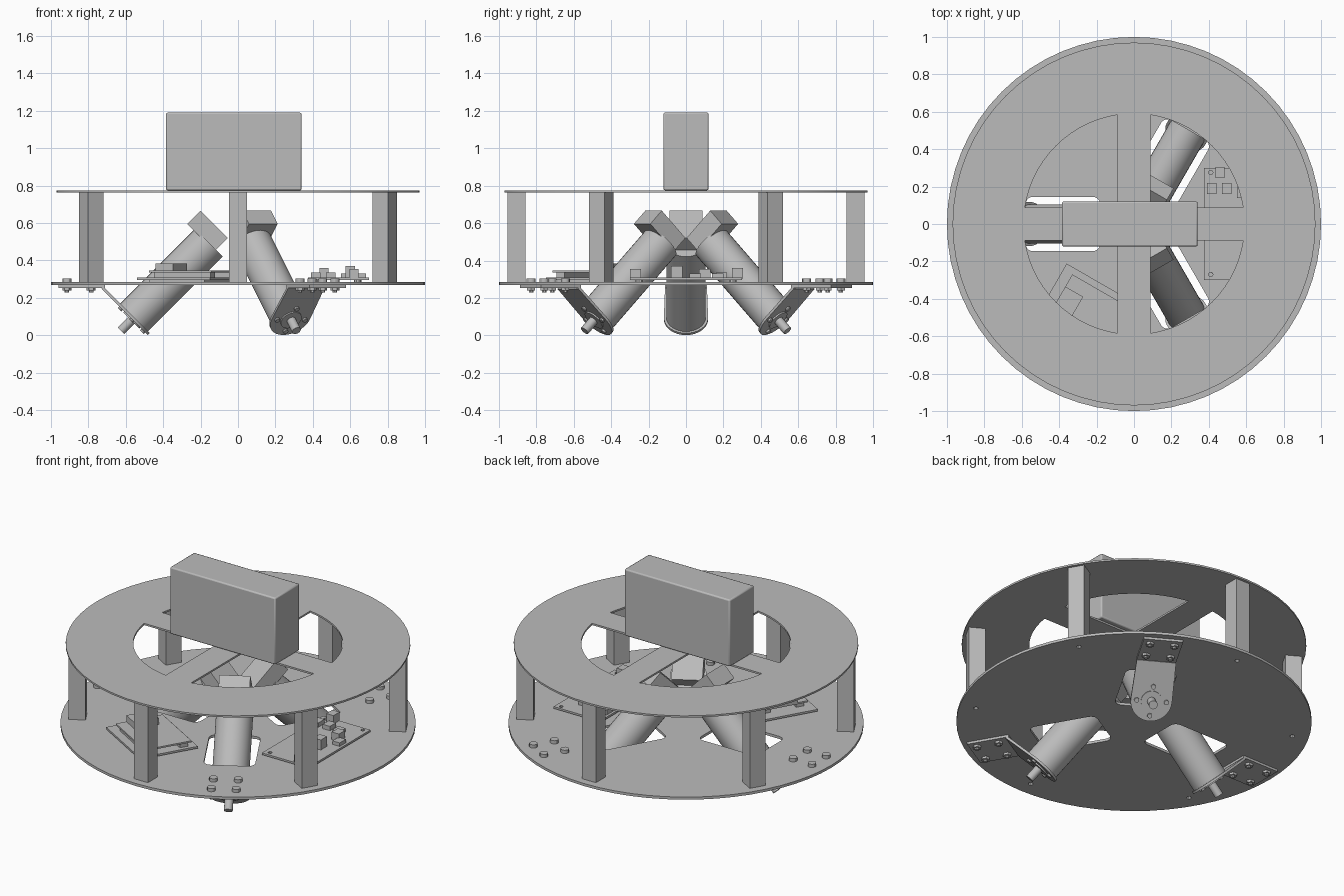
import bpy, bmesh, math
from mathutils import Matrix, Vector

if "Cube" in bpy.data.objects:
    bpy.data.objects.remove(bpy.data.objects["Cube"])

grey = bpy.data.materials.new("plain_grey")
grey.use_nodes = True
COLOR = (0.5, 0.5, 0.5, 1)
grey.diffuse_color = COLOR
grey.node_tree.nodes["Principled BSDF"].inputs["Base Color"].default_value = COLOR

I = Matrix.Identity(4)
parts = []


def finish(name, bm, mat=I):
    bmesh.ops.recalc_face_normals(bm, faces=bm.faces)
    me = bpy.data.meshes.new(name)
    bm.to_mesh(me)
    bm.free()
    me.materials.append(grey)
    ob = bpy.data.objects.new(name, me)
    ob.matrix_world = mat
    bpy.context.collection.objects.link(ob)
    parts.append(ob)
    return ob


def prism(bm, pts, z0, z1):
    low = [bm.verts.new((x, y, z0)) for x, y in pts]
    top = [bm.verts.new((x, y, z1)) for x, y in pts]
    bm.faces.new(low[::-1])
    bm.faces.new(top)
    for i in range(len(pts)):
        j = (i + 1) % len(pts)
        bm.faces.new((low[i], low[j], top[j], top[i]))


def arc(cx, cy, r, a0, a1, n):
    return [(cx + r * math.cos(math.radians(a0 + (a1 - a0) * i / n)),
             cy + r * math.sin(math.radians(a0 + (a1 - a0) * i / n))) for i in range(n + 1)]


def circle(cx, cy, r, n=24):
    return arc(cx, cy, r, 0, 360, n)[:-1]


def rect(x0, x1, y0, y1, r=0):
    if not r:
        return [(x0, y0), (x1, y0), (x1, y1), (x0, y1)]
    return (arc(x1 - r, y1 - r, r, 0, 90, 5) + arc(x0 + r, y1 - r, r, 90, 180, 5)
            + arc(x0 + r, y0 + r, r, 180, 270, 5) + arc(x1 - r, y0 + r, r, 270, 360, 5))


def solid(name, shapes, mat=I):
    """One object from a list of (outline, z0, z1) prisms."""
    bm = bmesh.new()
    for pts, z0, z1 in shapes:
        prism(bm, pts, z0, z1)
    return finish(name, bm, mat)


def turned(pts, deg):
    c, s = math.cos(math.radians(deg)), math.sin(math.radians(deg))
    return [(c * x - s * y, s * x + c * y) for x, y in pts]


def spin(deg):
    return Matrix.Rotation(math.radians(deg), 4, 'Z')


def cut(ob, shapes):
    cutter = solid("cutter", shapes)
    parts.remove(cutter)
    mod = ob.modifiers.new("cut", 'BOOLEAN')
    mod.operation, mod.solver, mod.object = 'DIFFERENCE', 'EXACT', cutter
    bpy.context.view_layer.objects.active = ob
    bpy.ops.object.modifier_apply(modifier=mod.name)
    bpy.data.objects.remove(cutter)


MOTORS = (60, 180, 300)
POSTS = range(30, 390, 60)
P0, P1 = 0.268, 0.284      # lower plate
T0, T1 = 0.764, 0.775      # upper plate

# Lower plate with motor slots and screw holes
lower = solid("lower_plate", [(circle(0, 0, 1, 64), P0, P1)])
holes = [(turned(rect(0.18, 0.58, -0.145, 0.145, 0.04), a), 0.2, 0.4) for a in MOTORS]
holes += [(turned(circle(0.905, 0, 0.014, 10), a), 0.2, 0.4) for a in POSTS]
cut(lower, holes)

# Upper plate with four quarter openings around a cross
upper = solid("upper_plate", [(circle(0, 0, 0.97, 64), T0, T1)])
bar, R = 0.088, 0.59
edge = math.degrees(math.asin(bar / R))
quarter = [(bar, bar)] + arc(0, 0, R, edge, 90 - edge, 14)
cut(upper, [(turned(quarter, a), 0.7, 0.85) for a in (0, 90, 180, 270)])

# Posts
for a in POSTS:
    solid("post", [(rect(0.857, 0.953, -0.048, 0.048), P1, T0)], spin(a))

# Battery block on top
block = solid("battery_block", [(rect(-0.385, 0.34, -0.12, 0.12), T1, 1.19)])
bev = block.modifiers.new("bevel", 'BEVEL')
bev.width, bev.segments = 0.008, 2

# Motors with tilted frames: local z runs up the shaft towards the centre
for a in MOTORS:
    e = Vector((math.cos(math.radians(a)), math.sin(math.radians(a)), 0))
    up = Vector((0, 0, 1))
    w, v = (up - e).normalized(), (up + e).normalized()
    u = v.cross(w)
    frame = Matrix((u, v, w)).transposed().to_4x4()
    frame.translation = e * 0.555 + up * 0.095

    solid("motor_body", [(circle(0, 0, 0.105, 32), 0, 0.565)], frame)
    solid("motor_head", [(rect(-0.088, 0.088, -0.053, 0.153), 0.555, 0.655)], frame)
    solid("motor_shaft", [(circle(0, 0, 0.06), -0.022, 0),
                          (circle(0, 0, 0.025, 16), -0.1, 0)], frame)
    solid("bracket_face", [(arc(0, 0, 0.118, 180, 360, 16) + [(0.112, 0.232), (-0.112, 0.232)],
                            -0.014, 0)], frame)
    solid("face_screws", [(turned(circle(0.085, 0, 0.014, 10), b), -0.026, -0.01)
                          for b in (0, 90, 180, 270)], frame)
    solid("bracket_foot", [(rect(0.712, 0.96, -0.112, 0.112), 0.254, P0)], spin(a))

    # Bolts with heads above and nuts below
    bolts = []
    for x in (0.785, 0.915):
        for y in (-0.07, 0.07):
            bolts += [(circle(x, y, 0.024, 12), P1, 0.304), (circle(x, y, 0.024, 6), 0.24, 0.254),
                      (circle(x, y, 0.012, 8), 0.23, 0.24)]
    solid("bracket_bolts", bolts, spin(a))

# Control board at the left side
board = solid("control_board", [(rect(0.375, 0.7, -0.3, 0.3), 0.296, 0.308)])
cut(board, [(circle(x, y, 0.012, 10), 0.2, 0.4) for x in (0.41, 0.665) for y in (-0.27, 0.275)])
solid("board_standoffs", [(circle(x, y, 0.02, 10), P1, 0.296)
                          for x in (0.43, 0.64) for y in (-0.25, 0.25)])
chips = [(0.46, 0.275, 0.36), (0.415, 0.19, 0.335), (0.495, 0.19, 0.335), (0.575, 0.17, 0.33),
         (0.62, -0.27, 0.355), (0.66, 0.05, 0.33), (0.62, 0.1, 0.355), (0.6, -0.05, 0.37)]
solid("board_parts", [(rect(x - 0.025, x + 0.025, y - 0.03, y + 0.03), 0.305, z)
                      for x, y, z in chips])

# Stacked computer board at the front right
place = Matrix.Translation((-0.255, -0.48, 0)) @ spin(-30)
solid("computer_board", [(rect(-0.225, 0.225, -0.18, 0.18), 0.296, 0.308),
                         (rect(-0.17, 0.17, -0.14, 0.14), P1, 0.296)], place)
solid("computer_upper", [(rect(-0.17, 0.215, -0.145, 0.145), 0.336, 0.346),
                         (rect(-0.15, 0.2, 0.08, 0.13), 0.308, 0.336),
                         (rect(-0.15, 0.2, -0.13, -0.08), 0.308, 0.336)], place)
solid("computer_socket", [(rect(-0.17, -0.06, -0.08, 0.07), 0.346, 0.385)], place)

# Smooth round sides, keep edges sharp
bpy.ops.object.select_all(action='DESELECT')
for ob in parts:
    ob.select_set(True)
bpy.context.view_layer.objects.active = parts[0]
bpy.ops.object.shade_smooth_by_angle(angle=math.radians(30))
